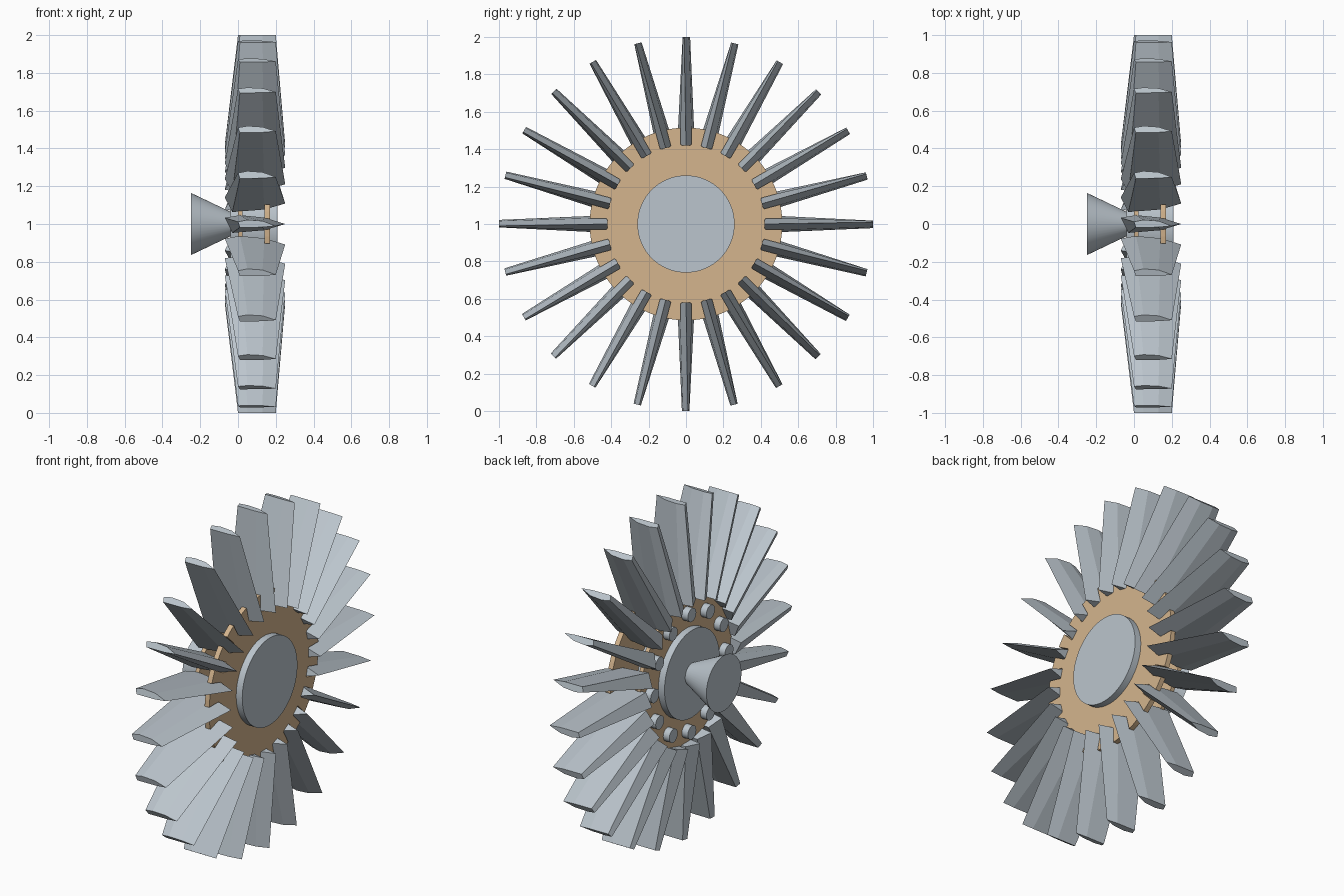
import bpy, bmesh, math
from mathutils import Matrix

if "Cube" in bpy.data.objects:
    bpy.data.objects.remove(bpy.data.objects["Cube"])

COUNT = 24


def material(name, rgb):
    m = bpy.data.materials.new(name)
    m.diffuse_color = (*rgb, 1)
    m.use_nodes = True
    m.node_tree.nodes["Principled BSDF"].inputs["Base Color"].default_value = m.diffuse_color
    return m


steel = material("steel grey", (0.50, 0.56, 0.61))
tan = material("tan", (0.66, 0.46, 0.27))


def finish(name, bm, mat, smooth=False):
    bmesh.ops.recalc_face_normals(bm, faces=bm.faces)
    me = bpy.data.meshes.new(name)
    bm.to_mesh(me)
    bm.free()
    me.materials.append(mat)
    ob = bpy.data.objects.new(name, me)
    bpy.context.collection.objects.link(ob)
    if smooth:
        bpy.context.view_layer.objects.active = ob
        ob.select_set(True)
        bpy.ops.object.shade_smooth_by_angle(angle=math.radians(35))
        ob.select_set(False)
    return ob


def loft(bm, rings):
    """Skin a list of closed rings and cap both ends."""
    vs = [[bm.verts.new(p) for p in ring] for ring in rings]
    n = len(vs[0])
    for a, b in zip(vs, vs[1:]):
        for i in range(n):
            j = (i + 1) % n
            bm.faces.new((a[i], a[j], b[j], b[i]))
    bm.faces.new(vs[0][::-1])
    bm.faces.new(vs[-1])


def circle(x, r, n, cy=0.0, cz=1.0):
    return [(x, cy + r * math.cos(2 * math.pi * i / n),
             cz + r * math.sin(2 * math.pi * i / n)) for i in range(n)]


def drum(name, x0, x1, r0, r1, mat, n=64):
    bm = bmesh.new()
    loft(bm, [circle(x0, r0, n), circle(x1, r1, n)])
    return finish(name, bm, mat, True)


# Blades: cambered sections (x, sideways), tapering from root to tip
root = [(-0.07, 0.033), (0.01, 0.047), (0.14, 0.034), (0.25, 0.0),
        (0.14, -0.033), (-0.03, -0.047)]
tip = [(0.0, 0.012), (0.05, 0.022), (0.13, 0.016), (0.20, -0.010),
       (0.13, -0.017), (0.01, -0.018)]
bm = bmesh.new()
for k in range(COUNT):
    turn = Matrix.Translation((0, 0, 1)) @ Matrix.Rotation(2 * math.pi * k / COUNT, 4, 'X')
    part = bmesh.new()
    loft(part, [[(x, t, r) for x, t in sec] for sec, r in ((root, 0.42), (tip, 1.0))])
    part.transform(turn)
    me = bpy.data.meshes.new("blade_part")
    part.to_mesh(me)
    part.free()
    bm.from_mesh(me)
    bpy.data.meshes.remove(me)
finish("blades", bm, steel)

# Front plate with a slot for each blade
outline = []
for k in range(COUNT):
    a = 2 * math.pi * k / COUNT
    for r, off in ((0.515, -0.03), (0.425, -0.03), (0.425, 0.03), (0.515, 0.03)):
        b = a + math.asin(off / r)
        outline.append((r * math.cos(b), r * math.sin(b)))
    b = a + math.pi / COUNT
    outline.append((0.515 * math.cos(b), 0.515 * math.sin(b)))
bm = bmesh.new()
loft(bm, [[(x, y, z + 1) for y, z in outline] for x in (0.14, 0.17)])
finish("slotted_plate", bm, tan)

# Back plate, hub and the flared shaft
drum("back_plate", 0.0, 0.025, 0.43, 0.43, tan)
drum("hub_core", 0.02, 0.15, 0.26, 0.26, steel)
drum("front_cap", 0.165, 0.21, 0.26, 0.26, steel)
drum("back_cap", -0.04, 0.005, 0.26, 0.26, steel)
drum("flared_shaft", -0.25, -0.03, 0.165, 0.06, steel, 48)

# Bolts around the back plate
bm = bmesh.new()
for k in range(12):
    a = math.radians(30 * k)
    cy, cz = 0.35 * math.cos(a), 1 + 0.35 * math.sin(a)
    loft(bm, [circle(x, 0.04, 20, cy, cz) for x in (-0.04, 0.01)])
finish("bolts", bm, steel, True)
